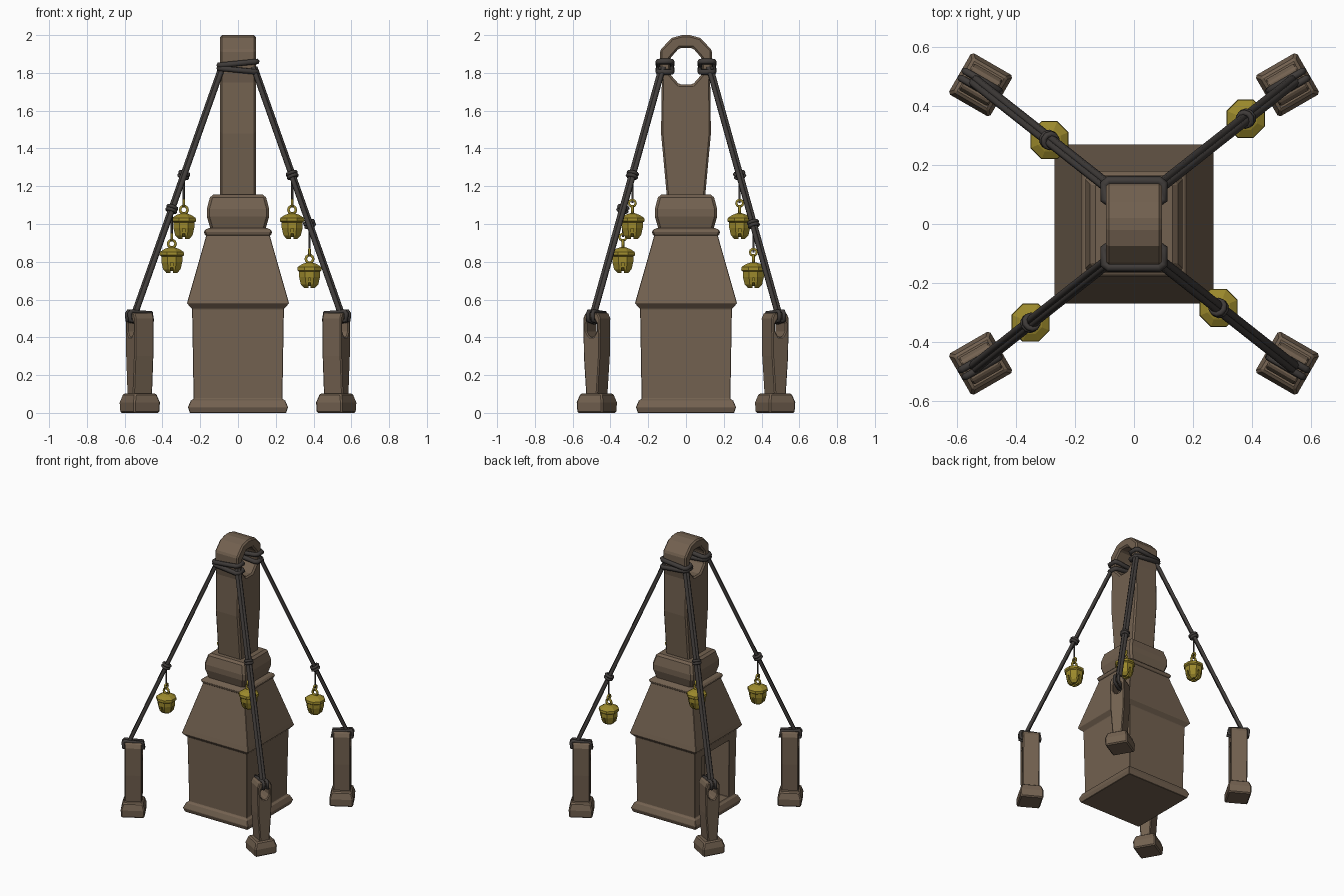
import bpy, bmesh, math
from mathutils import Vector, Matrix

cube = bpy.data.objects.get("Cube")
if cube:
    bpy.data.objects.remove(cube, do_unlink=True)


def material(name, rgb):
    m = bpy.data.materials.new(name)
    m.use_nodes = True
    col = (*rgb, 1)
    m.diffuse_color = col
    m.node_tree.nodes["Principled BSDF"].inputs["Base Color"].default_value = col
    return m


STONE = material("brown_stone", (0.17, 0.12, 0.08))
ROPE = material("dark_rope", (0.05, 0.044, 0.041))
GOLD = material("aged_gold", (0.33, 0.25, 0.025))


def finish(bm, name, mat, matrix=None):
    bmesh.ops.recalc_face_normals(bm, faces=bm.faces)
    me = bpy.data.meshes.new(name)
    bm.to_mesh(me)
    bm.free()
    me.materials.append(mat)
    ob = bpy.data.objects.new(name, me)
    bpy.context.collection.objects.link(ob)
    if matrix:
        ob.matrix_world = matrix
    return ob


def loft(name, profile, sides, mat, matrix=None):
    """Stack of regular rings; four sides use the half width, others the radius."""
    bm = bmesh.new()
    rings = []
    k = math.sqrt(2) if sides == 4 else 1
    for r, z in profile:
        angles = [(i + 0.5) * math.tau / sides for i in range(sides)]
        rings.append([bm.verts.new((r * k * math.cos(a), r * k * math.sin(a), z)) for a in angles])
    for a, b in zip(rings, rings[1:]):
        for i in range(sides):
            j = (i + 1) % sides
            bm.faces.new((a[i], a[j], b[j], b[i]))
    bm.faces.new(rings[0])
    bm.faces.new(rings[-1])
    return finish(bm, name, mat, matrix)


def slab(name, half_profile, depth, mat, matrix=None):
    """Mirrored (y, z) outline extruded along x."""
    outline = half_profile + [(-y, z) for y, z in reversed(half_profile)]
    bm = bmesh.new()
    face = bm.faces.new([bm.verts.new((-depth, y, z)) for y, z in outline])
    ext = bmesh.ops.extrude_face_region(bm, geom=[face])["geom"]
    bmesh.ops.translate(bm, vec=(2 * depth, 0, 0), verts=[v for v in ext if isinstance(v, bmesh.types.BMVert)])
    return finish(bm, name, mat, matrix)


def apply(ob, mod):
    bpy.context.view_layer.update()
    with bpy.context.temp_override(object=ob, active_object=ob, selected_objects=[ob]):
        bpy.ops.object.modifier_apply(modifier=mod.name)


def cut(ob, cutter):
    mod = ob.modifiers.new("cut", "BOOLEAN")
    mod.operation = "DIFFERENCE"
    mod.solver = "EXACT"
    mod.object = cutter
    cutter.hide_render = True
    apply(ob, mod)
    bpy.data.objects.remove(cutter, do_unlink=True)


def bevel(ob, width):
    mod = ob.modifiers.new("worn_edges", "BEVEL")
    mod.width = width
    mod.segments = 1
    mod.limit_method = "ANGLE"
    mod.angle_limit = math.radians(40)
    apply(ob, mod)


def box(size, centre):
    bm = bmesh.new()
    bmesh.ops.create_cube(bm, size=1, matrix=Matrix.Translation(centre) @ Matrix.Diagonal((*size, 1)))
    return finish(bm, "cutter", STONE)


def eye_cutter(ry, rz, z, matrix=Matrix()):
    bm = bmesh.new()
    place = Matrix.Translation((0, 0, z)) @ Matrix.Diagonal((1, ry, rz, 1)) @ Matrix.Rotation(math.pi / 2, 4, "Y")
    bmesh.ops.create_cone(bm, cap_ends=True, segments=8, radius1=1, radius2=1, depth=1,
                          matrix=place @ Matrix.Rotation(math.pi / 8, 4, "Z"))
    return finish(bm, "cutter", STONE, matrix)


def rope(name, points, radius, mat=ROPE, cyclic=False):
    cu = bpy.data.curves.new(name, "CURVE")
    cu.dimensions = "3D"
    cu.bevel_depth = radius
    cu.bevel_resolution = 1
    cu.use_fill_caps = True
    sp = cu.splines.new("POLY")
    sp.points.add(len(points) - 1)
    for p, co in zip(sp.points, points):
        p.co = (*co, 1)
    sp.use_cyclic_u = cyclic
    cu.materials.append(mat)
    ob = bpy.data.objects.new(name, cu)
    bpy.context.collection.objects.link(ob)
    return ob


def ring(name, centre, u, v, radius, thick, mat=ROPE):
    n = 10
    pts = [centre + radius * (u * math.cos(i * math.tau / n) + v * math.sin(i * math.tau / n)) for i in range(n)]
    return rope(name, pts, thick, mat, True)


# Main housing with plinth, eaves and sloping roof
body = loft("housing", [(0.255, 0), (0.265, 0.03), (0.25, 0.065), (0.235, 0.075), (0.243, 0.55),
                        (0.27, 0.58), (0.262, 0.61), (0.165, 0.95)], 4, STONE)
cut(body, box((0.26, 0.32, 0.42), (-0.17, 0, 0.29)))
bevel(body, 0.008)

# Moulding and collar above the roof
bevel(loft("roof_moulding", [(0.165, 0.935), (0.182, 0.95), (0.178, 0.968), (0.15, 0.98)], 4, STONE), 0.008)
bevel(loft("collar", [(0.142, 0.96), (0.165, 1.04), (0.165, 1.08), (0.145, 1.155)], 4, STONE), 0.014)

# Tall pillar with an eye through its head
pillar = slab("pillar", [(0.1, 1.13), (0.132, 1.48), (0.128, 1.75), (0.138, 1.8), (0.138, 1.92),
                         (0.075, 1.985), (0.02, 2.0)], 0.095, STONE)
cut(pillar, eye_cutter(0.093, 0.105, 1.835))
bevel(pillar, 0.01)

# Rope coils round both sides of the eye
for side, label in ((-1, "front"), (1, "back")):
    for i, z in enumerate((1.815, 1.85)):
        tilt = 0.01 * (1 if i else -1)
        outline = [(-0.1, 0.085), (-0.085, 0.075), (0.085, 0.075), (0.1, 0.085),
                   (0.1, 0.135), (0.085, 0.147), (-0.085, 0.147), (-0.1, 0.135)]
        rope(label + "_coil", [(x, side * y, z + tilt * x / 0.1) for x, y in outline], 0.016, cyclic=True)

BELL = [(0.03, 0), (0.05, 0.02), (0.06, 0.06), (0.06, 0.088), (0.07, 0.095),
        (0.068, 0.112), (0.042, 0.128), (0.014, 0.137)]
X, Y, Z = Vector((1, 0, 0)), Vector((0, 1, 0)), Vector((0, 0, 1))

# Four anchor posts, each with a stay rope and a hanging bell
for sx, sy, knot_z, label in ((1, -1, 1.26, "front_left"), (-1, -1, 1.08, "front_right"),
                              (1, 1, 1.0, "back_left"), (-1, 1, 1.26, "back_right")):
    place = Matrix.Translation((sx * 0.52, sy * 0.472, 0)) @ Matrix.Rotation(
        math.atan2(sy * 0.5, sx * 0.866), 4, "Z")
    foot = loft(label + "_foot", [(0.078, 0), (0.081, 0.055), (0.066, 0.103)], 4, STONE, place)
    bevel(foot, 0.008)
    post = slab(label + "_post", [(0.034, 0.09), (0.049, 0.3), (0.052, 0.5), (0.038, 0.53)], 0.058, STONE, place)
    cut(post, eye_cutter(0.034, 0.053, 0.452, place))
    bevel(post, 0.006)

    # Double loop through the eye of the post
    for off in (-0.014, 0.014):
        loop = [(-0.068, 0.49), (-0.06, 0.53), (0.06, 0.538), (0.07, 0.525), (0.068, 0.49), (0, 0.478)]
        rope(label + "_loop", [place @ Vector((r, off, z)) for r, z in loop], 0.012, cyclic=True)

    # Paired strands of the stay
    top, end = Vector((sx * 0.085, sy * 0.125, 1.83)), Vector((sx * 0.545, sy * 0.488, 0.53))
    along = (end - top).normalized()
    across = along.cross(Z).normalized()
    other = along.cross(across)
    for s in (-1, 1):
        rope(label + "_stay", [top + across * s * 0.009, end + across * s * 0.009], 0.013)

    # Knot and string
    knot = top.lerp(end, (top.z - knot_z) / (top.z - end.z))
    for s in (-0.009, 0.009):
        ring(label + "_knot", knot + along * s, across, other, 0.024, 0.01)
    rope(label + "_string", [knot, knot - Z * 0.15], 0.006)

    # Slotted bell with its hanging rings
    base = knot - Z * 0.34
    bell = loft(label + "_bell", BELL, 8, GOLD, Matrix.Translation(base))
    for size in ((0.2, 0.012, 0.11), (0.012, 0.2, 0.11)):
        core = box(size, base)
        cut(bell, core)
    loft(label + "_bell_core", [(0.02, 0.012), (0.045, 0.03), (0.05, 0.08)], 8, GOLD, Matrix.Translation(base))
    ring(label + "_bell_ring", base + Z * 0.155, X, Z, 0.02, 0.008, GOLD)
    ring(label + "_bell_link", base + Z * 0.19, Y, Z, 0.018, 0.007, GOLD)
